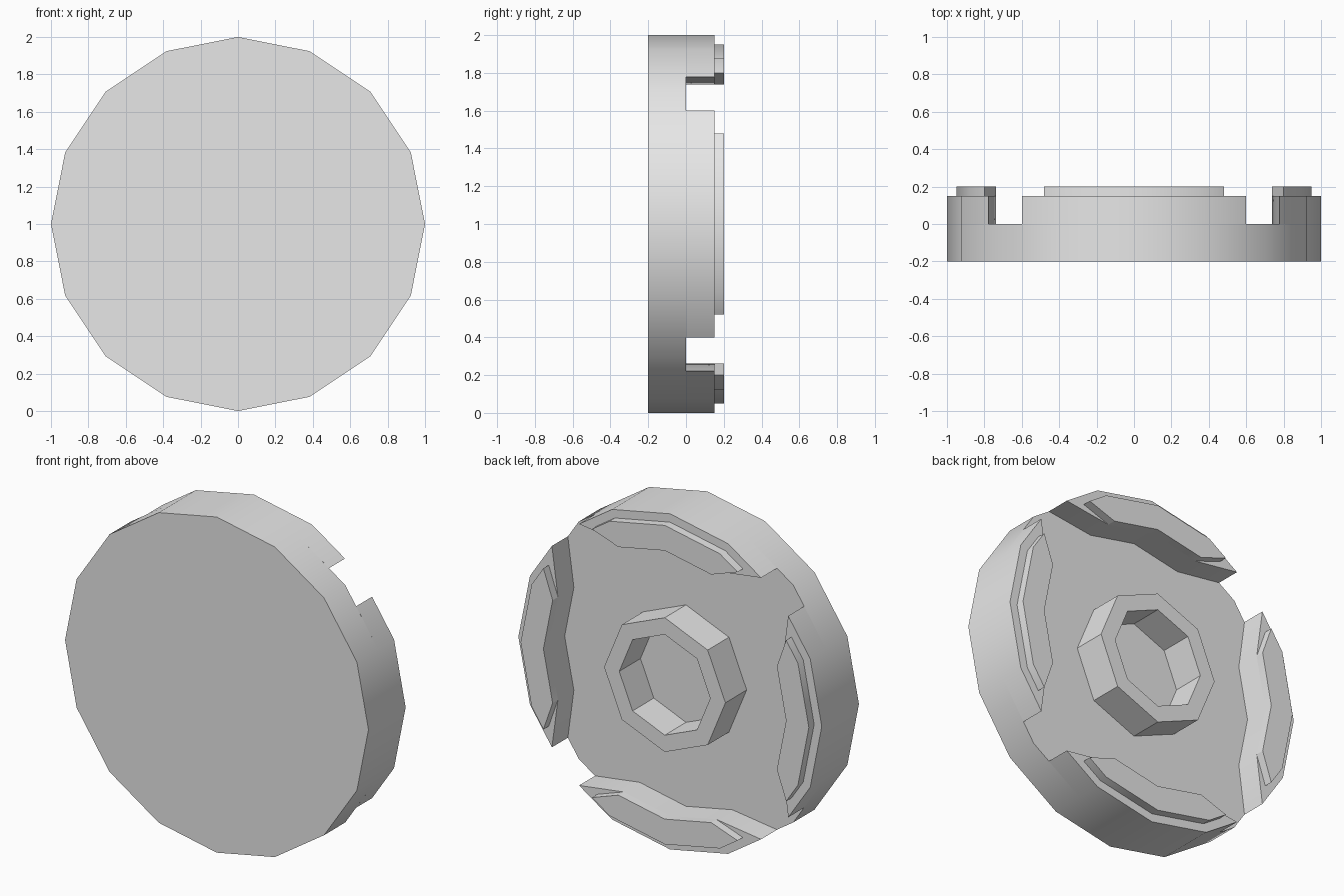
import bpy, bmesh
from math import sin, cos, radians, pi
from mathutils import Matrix

cube = bpy.data.objects.get("Cube")
if cube:
    bpy.data.objects.remove(cube, do_unlink=True)

GREY = (0.8, 0.8, 0.8, 1.0)
grey = bpy.data.materials.new("light_grey")
grey.use_nodes = True
grey.diffuse_color = GREY
grey.node_tree.nodes["Principled BSDF"].inputs["Base Color"].default_value = GREY

CENTRE = Matrix.Translation((0, 0, 1))


def polar(radius, step, sides=16):
    """Point on a regular polygon, step 0 pointing straight up."""
    a = step * 2 * pi / sides
    return (radius * sin(a), radius * cos(a))


def finish(name, bm, turn=0.0):
    """Turn the part about the disc axis and lift it onto the ground."""
    bm.transform(CENTRE @ Matrix.Rotation(turn, 4, 'Y'))
    bmesh.ops.recalc_face_normals(bm, faces=bm.faces)
    mesh = bpy.data.meshes.new(name)
    bm.to_mesh(mesh)
    bm.free()
    mesh.materials.append(grey)
    ob = bpy.data.objects.new(name, mesh)
    bpy.context.collection.objects.link(ob)
    bpy.ops.object.select_all(action='DESELECT')
    ob.select_set(True)
    bpy.context.view_layer.objects.active = ob
    bpy.ops.object.shade_smooth_by_angle(angle=radians(30))


def prism(name, outline, y0, y1, turn=0.0):
    """Extrude an (x, z) outline along y."""
    bm = bmesh.new()
    face = bm.faces.new([bm.verts.new((x, y0, z)) for x, z in outline])
    top = bmesh.ops.extrude_face_region(bm, geom=[face], use_keep_orig=True)
    moved = [g for g in top["geom"] if isinstance(g, bmesh.types.BMVert)]
    bmesh.ops.translate(bm, verts=moved, vec=(0, y1 - y0, 0))
    finish(name, bm, turn)


def arc_outline(inner, outer, tip):
    """Arc segment whose ends taper to pointed tips on its outer edge."""
    x, z = tip
    return ([polar(inner, s) for s in (-1, 0, 1)] + [(x, z)]
            + [polar(outer, s) for s in (1, 0, -1)] + [(-x, z)])


# Base disc
prism("base_disc", [polar(1, s) for s in range(16)], -0.2, 0)

# Four rim segments, each with a raised plate
for i, side in enumerate(("top", "left", "bottom", "right")):
    turn = i * pi / 2
    prism(side + "_rim_segment", arc_outline(0.8, 1.0, (0.6, 0.779)), 0, 0.15, turn)
    prism(side + "_rim_plate", arc_outline(0.8, 0.95, (0.48, 0.80)), 0.15, 0.2, turn)

# Octagonal hub ring with an open centre
bm = bmesh.new()
loops = [[bm.verts.new((x, y, z)) for x, z in (polar(r, s, 8) for s in range(8))]
         for r, y in ((0.4, 0), (0.4, 0.2), (0.3, 0.2), (0.3, 0))]
for a, b in zip(loops, loops[1:] + loops[:1]):
    for k in range(8):
        n = (k + 1) % 8
        bm.faces.new((a[k], a[n], b[n], b[k]))
finish("hub_ring", bm)
